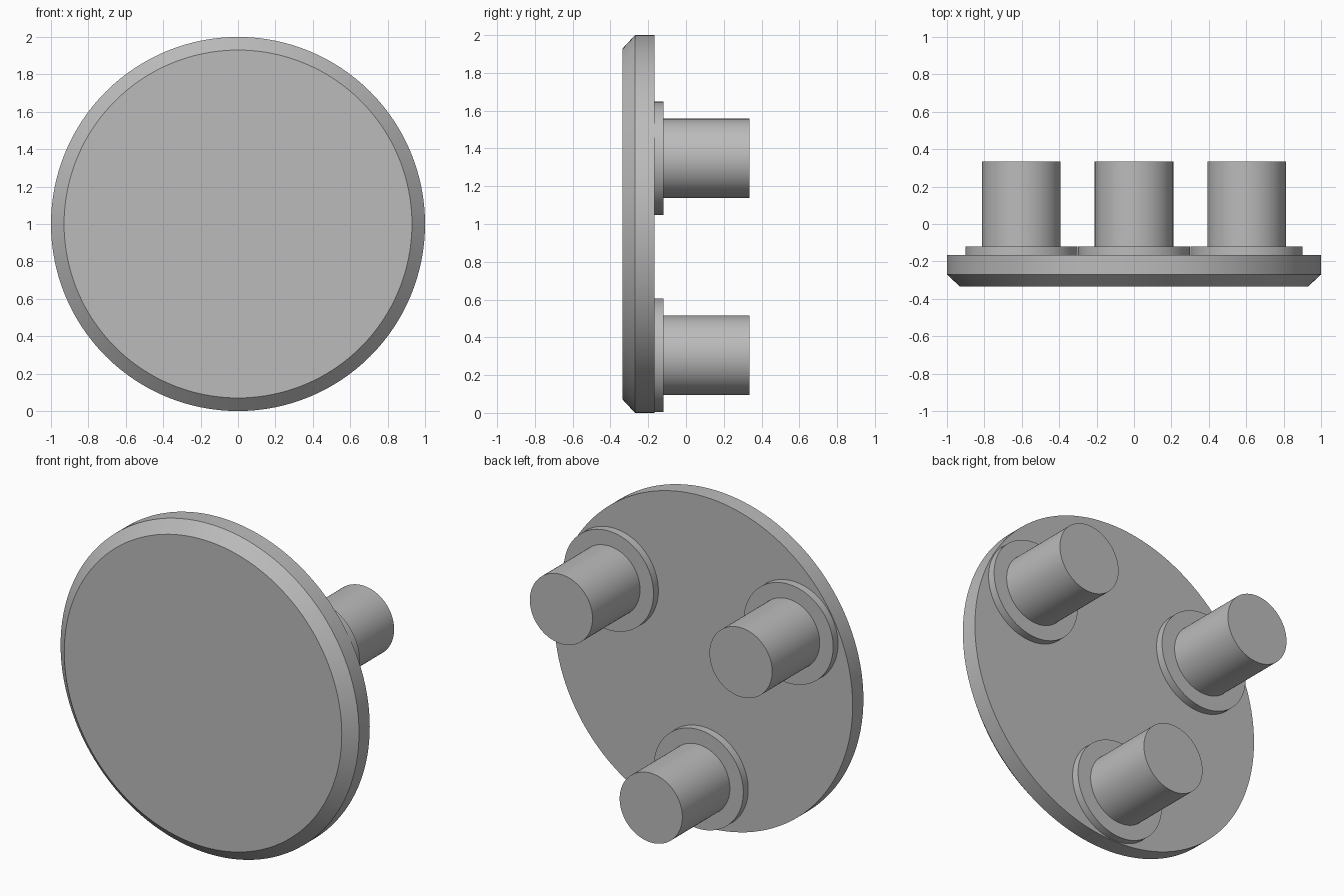
import bpy
import math

cube = bpy.data.objects.get("Cube")
if cube:
    bpy.data.objects.remove(cube, do_unlink=True)

grey = bpy.data.materials.new("plain grey")
grey.use_nodes = True
colour = (0.5, 0.5, 0.5, 1)
grey.diffuse_color = colour
grey.node_tree.nodes["Principled BSDF"].inputs["Base Color"].default_value = colour


def round_part(name, x, z, radius, front, back, front_radius=None, sides=96):
    """Cylinder or truncated cone lying along y, from front to back."""
    bpy.ops.mesh.primitive_cone_add(
        vertices=sides,
        radius1=radius,
        radius2=front_radius or radius,
        depth=back - front,
        location=(x, (front + back) / 2, z),
        rotation=(math.pi / 2, 0, 0),
    )
    part = bpy.context.object
    part.name = name
    part.data.materials.append(grey)
    bpy.ops.object.transform_apply(location=False, rotation=True, scale=False)
    bpy.ops.object.shade_smooth_by_angle(angle=math.radians(30))
    return part


# Main disc: straight rim, then a chamfer raised from its front face
RIM_FRONT, DISC_BACK, FACE = -0.27, -0.167, -0.335
disc = round_part("disc", 0, 1, 1, RIM_FRONT, DISC_BACK, sides=128)
front_face = min(disc.data.polygons, key=lambda p: p.center.y)
front_ring = set(front_face.vertices)

bpy.ops.object.mode_set(mode='EDIT')
bpy.ops.mesh.select_all(action='DESELECT')
bpy.ops.object.mode_set(mode='OBJECT')
for v in disc.data.vertices:
    v.select = v.index in front_ring
front_face.select = True
bpy.ops.object.mode_set(mode='EDIT')
bpy.ops.mesh.select_mode(type='FACE')
bpy.ops.mesh.extrude_region_move(
    TRANSFORM_OT_translate={"value": (0, FACE - RIM_FRONT, 0)})
bpy.ops.transform.resize(value=(0.93, 1, 0.93))
bpy.ops.object.mode_set(mode='OBJECT')
bpy.ops.object.shade_smooth_by_angle(angle=math.radians(30))

# Three pegs with collars, evenly spaced on the back
SPACING = 0.695
for name, degrees in (("left", 30), ("right", 150), ("bottom", 270)):
    x = SPACING * math.cos(math.radians(degrees))
    z = 1 + SPACING * math.sin(math.radians(degrees))
    round_part(name + "_collar", x, z, 0.3, DISC_BACK, -0.12)
    round_part(name + "_peg", x, z, 0.21, -0.12, 0.335)
